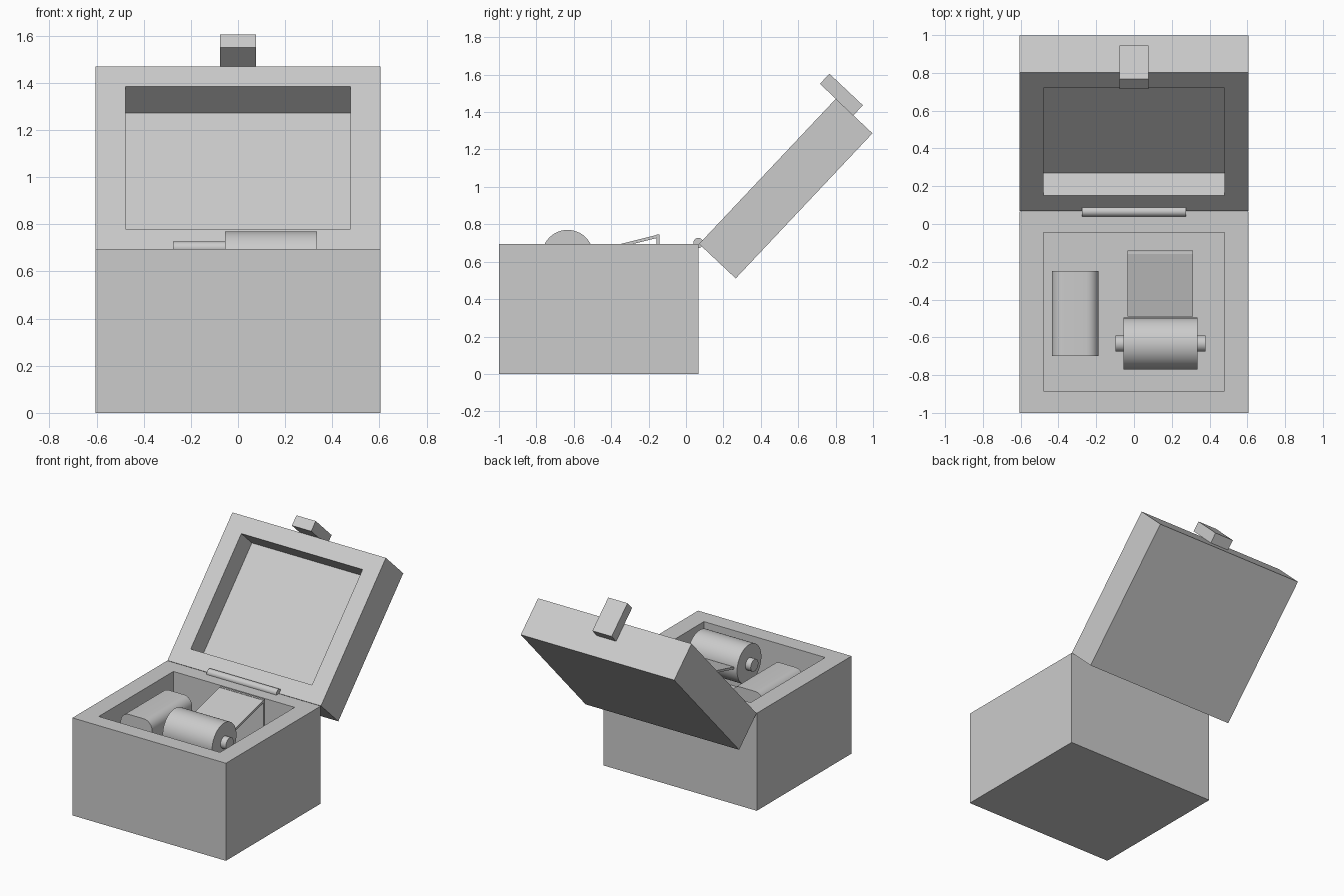
import bpy, bmesh, math
from mathutils import Matrix

if "Cube" in bpy.data.objects:
    bpy.data.objects.remove(bpy.data.objects["Cube"])


def finish(name, bm, matrix=None, smooth=False):
    bmesh.ops.recalc_face_normals(bm, faces=bm.faces)
    me = bpy.data.meshes.new(name)
    bm.to_mesh(me)
    bm.free()
    ob = bpy.data.objects.new(name, me)
    bpy.context.collection.objects.link(ob)
    if matrix:
        ob.matrix_world = matrix
    if smooth:
        bpy.ops.object.select_all(action='DESELECT')
        bpy.context.view_layer.objects.active = ob
        ob.select_set(True)
        bpy.ops.object.shade_smooth_by_angle(angle=math.radians(35))
    return ob


def box_bm(x, y, z):
    size = [b - a for a, b in (x, y, z)]
    mid = [(a + b) / 2 for a, b in (x, y, z)]
    bm = bmesh.new()
    bmesh.ops.create_cube(bm, size=1, matrix=Matrix.Translation(mid) @ Matrix.Diagonal((*size, 1)))
    return bm


def tray(name, hx, y, z, inner_hx, inner_y, floor, matrix=None):
    """Open box: outer wall, flat rim and a sunken floor, built from stacked loops."""
    bm = bmesh.new()
    loops = []
    for w, (y0, y1), h in ((hx, y, z[0]), (hx, y, z[1]),
                           (inner_hx, inner_y, z[1]), (inner_hx, inner_y, floor)):
        loops.append([bm.verts.new(p) for p in
                      ((-w, y0, h), (w, y0, h), (w, y1, h), (-w, y1, h))])
    for a, b in zip(loops, loops[1:]):
        for i in range(4):
            j = (i + 1) % 4
            bm.faces.new((a[i], a[j], b[j], b[i]))
    bm.faces.new(loops[0])
    bm.faces.new(loops[-1])
    return finish(name, bm, matrix)


def rod(name, x0, x1, y, z, r, sides=48):
    """Cylinder lying along x."""
    bm = bmesh.new()
    m = Matrix.Translation(((x0 + x1) / 2, y, z)) @ Matrix.Rotation(math.pi / 2, 4, 'Y')
    bmesh.ops.create_cone(bm, cap_ends=True, segments=sides, radius1=r, radius2=r,
                          depth=x1 - x0, matrix=m)
    return finish(name, bm, smooth=True)


FLOOR = 0.30

# Box body with open compartment
tray("box_body", 0.605, (-1, 0.067), (0, 0.695), 0.478, (-0.885, -0.045), FLOOR)

# Opened lid with recess, and its latch, in the tilted lid frame
tilt = Matrix.Translation((0, 0.07, 0.695)) @ Matrix.Rotation(math.radians(46.7), 4, 'X')
tray("lid", 0.605, (0, 1.066), (-0.269, 0), 0.478, (0.117, 0.948), -0.163, tilt)
finish("latch", box_bm((-0.076, 0.076), (1.066, 1.14), (-0.129, 0.117)), tilt)

# Hinge pin
rod("hinge_pin", -0.275, 0.275, 0.066, 0.70, 0.027, 24)

# Melody drum and its axle
rod("drum", -0.055, 0.335, -0.633, 0.633, 0.137)
rod("drum_axle", -0.097, 0.378, -0.633, 0.633, 0.043, 32)

# Sloping comb plate and its upright support
bm = bmesh.new()
side = [(-0.49, 0.644), (-0.49, 0.660), (-0.145, 0.746), (-0.141, 0.730)]
face = bm.faces.new([bm.verts.new((-0.035, y, z)) for y, z in side])
ext = bmesh.ops.extrude_face_region(bm, geom=[face])
bmesh.ops.translate(bm, vec=(0.347, 0, 0),
                    verts=[v for v in ext["geom"] if isinstance(v, bmesh.types.BMVert)])
finish("comb", bm)
finish("comb_support", box_bm((-0.035, 0.312), (-0.158, -0.141), (FLOOR, 0.745)))

# Rounded spring motor housing
bm = box_bm((-0.435, -0.188), (-0.70, -0.248), (FLOOR, 0.668))
long_edges = [e for e in bm.edges
              if abs(e.verts[0].co.y - e.verts[1].co.y) > 0.1
              and e.verts[0].co.z > 0.5]
bmesh.ops.bevel(bm, geom=long_edges, offset=0.065, offset_type='OFFSET',
                segments=8, profile=0.5, affect='EDGES')
finish("motor_housing", bm, smooth=True)
